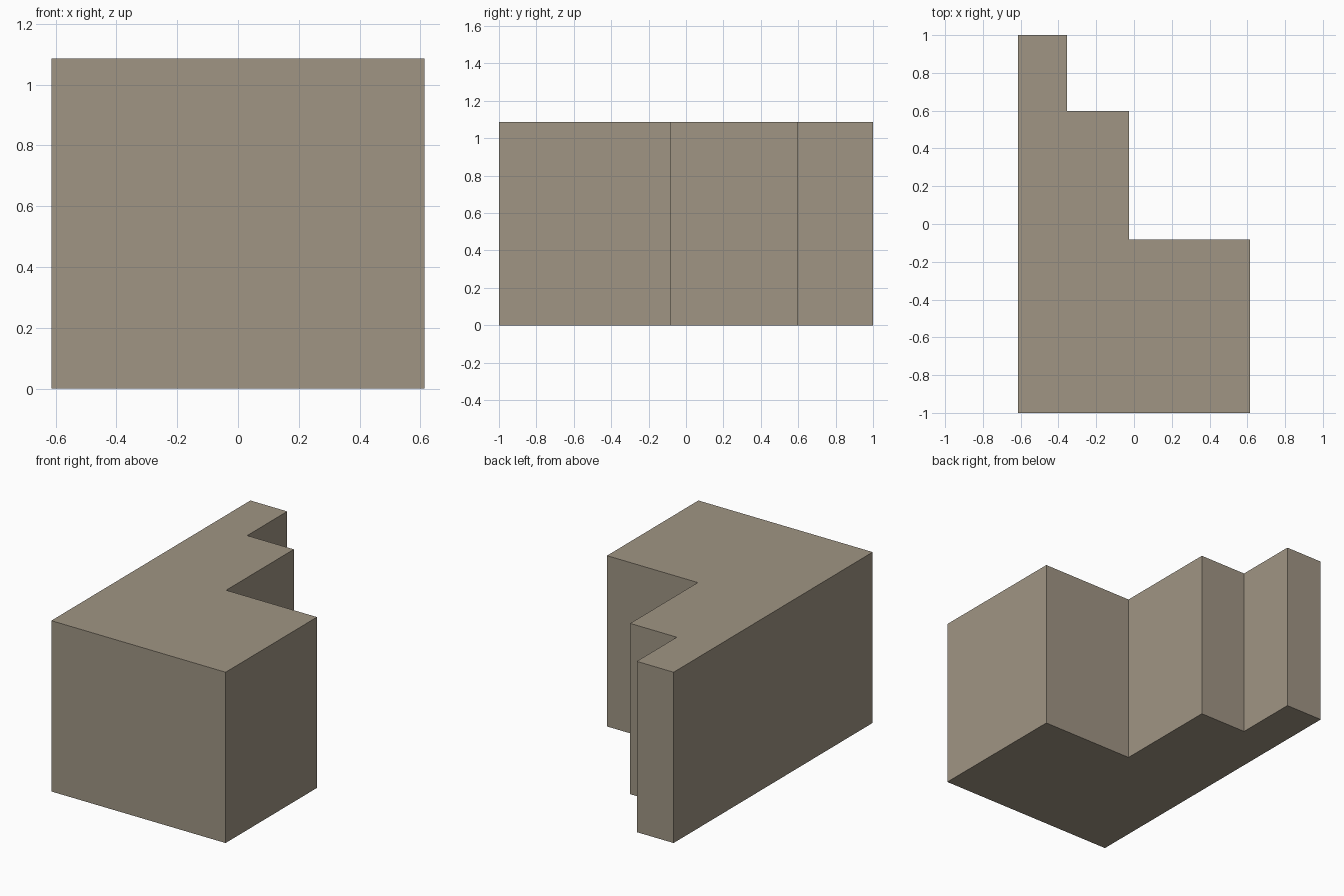
import bpy
import bmesh

if "Cube" in bpy.data.objects:
    bpy.data.objects.remove(bpy.data.objects["Cube"])

HEIGHT = 1.086

# Stepped floor plan, counter-clockwise from the front left corner
plan = [(-0.613, -1.0), (0.613, -1.0), (0.613, -0.082), (-0.026, -0.082),
        (-0.026, 0.598), (-0.354, 0.598), (-0.354, 1.0), (-0.613, 1.0)]

# Extrude the plan straight up into a solid block
bm = bmesh.new()
base = bm.faces.new([bm.verts.new((x, y, 0)) for x, y in plan])
ext = bmesh.ops.extrude_face_region(bm, geom=[base], use_keep_orig=True)
top_verts = [g for g in ext["geom"] if isinstance(g, bmesh.types.BMVert)]
bmesh.ops.translate(bm, verts=top_verts, vec=(0, 0, HEIGHT))
bmesh.ops.recalc_face_normals(bm, faces=bm.faces)

mesh = bpy.data.meshes.new("stepped_block")
bm.to_mesh(mesh)
bm.free()
block = bpy.data.objects.new("stepped_block", mesh)
bpy.context.collection.objects.link(block)

# Warm stone colour
stone = bpy.data.materials.new("stone")
stone.diffuse_color = (0.35, 0.30, 0.23, 1)
stone.use_nodes = True
stone.node_tree.nodes["Principled BSDF"].inputs["Base Color"].default_value = stone.diffuse_color
mesh.materials.append(stone)
